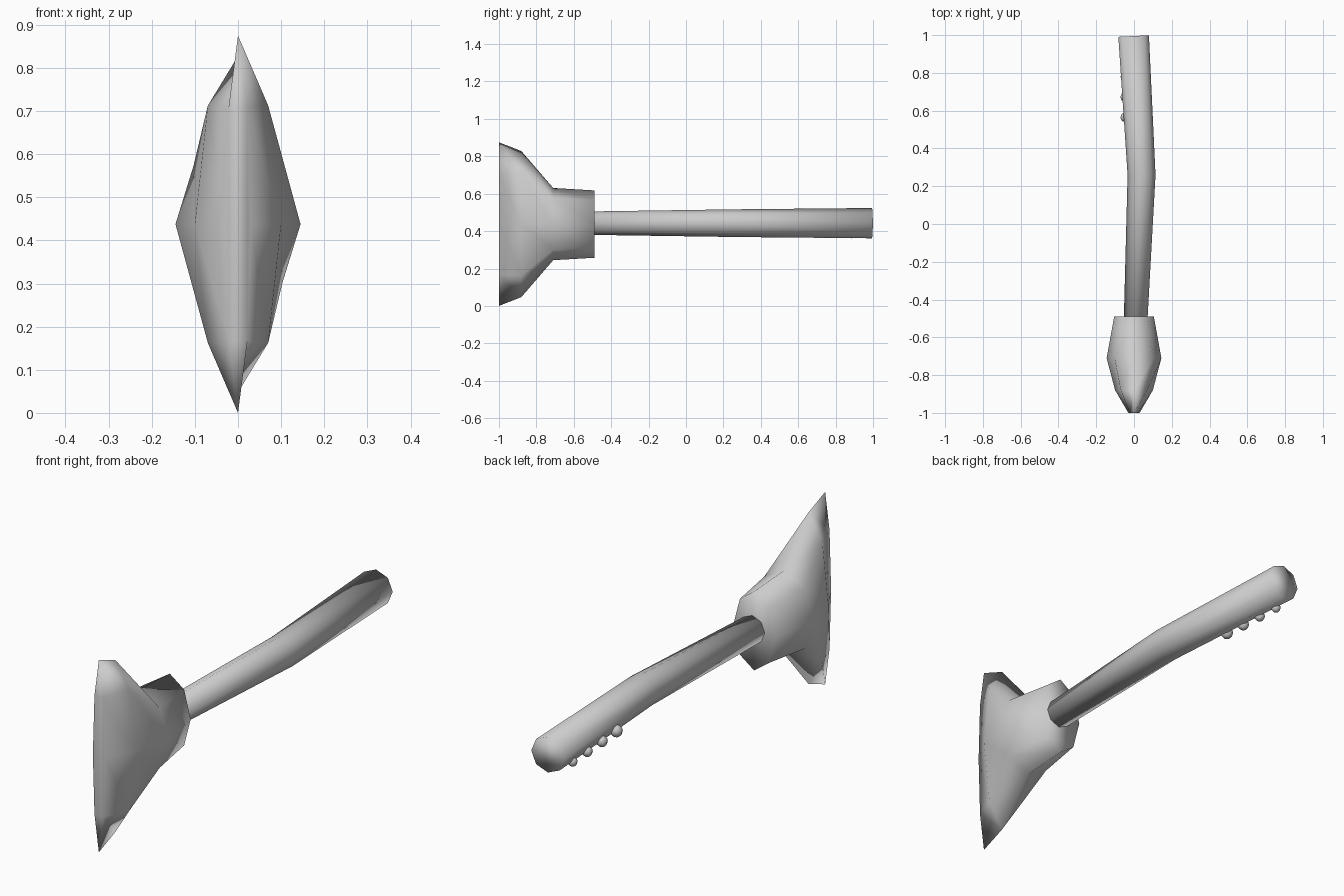
import bpy, bmesh, math
from mathutils import Vector

if "Cube" in bpy.data.objects:
    bpy.data.objects.remove(bpy.data.objects["Cube"])

grey = bpy.data.materials.new("plain grey")
grey.diffuse_color = (0.6, 0.6, 0.6, 1)
grey.use_nodes = True
grey.node_tree.nodes["Principled BSDF"].inputs["Base Color"].default_value = grey.diffuse_color
CZ = 0.4375  # height of the tool's long axis


def finish(name, bm):
    bmesh.ops.recalc_face_normals(bm, faces=bm.faces[:])
    mesh = bpy.data.meshes.new(name)
    bm.to_mesh(mesh)
    bm.free()
    mesh.materials.append(grey)
    for p in mesh.polygons:
        p.use_smooth = True
    obj = bpy.data.objects.new(name, mesh)
    bpy.context.collection.objects.link(obj)
    return obj


def loft(name, rings):
    """Skin equal-sized point rings with triangles turning one way, cap both ends."""
    bm = bmesh.new()
    rows = [[bm.verts.new(p) for p in ring] for ring in rings]
    n = len(rows[0])
    for front, back in zip(rows, rows[1:]):
        for i in range(n):
            j = (i + 1) % n
            bm.faces.new((front[i], front[j], back[i]))
            bm.faces.new((front[j], back[j], back[i]))
    bm.faces.new(rows[0])
    bm.faces.new(rows[-1])
    return finish(name, bm)


def head_ring(y, a, b, c, d):
    """Eight-sided section: a = half height, d = half width, (b, c) = corner."""
    pts = [(d, 0), (b, c), (0, a), (-b, c), (-d, 0), (-b, -c), (0, -a), (b, -c)]
    return [(x, y, CZ + z) for x, z in pts]


# axe head: cutting edge, flare, cheeks, collar
loft("axe_head", [
    head_ring(-1.00, 0.4375, 0.022, 0.27, 0.030),
    head_ring(-0.88, 0.390, 0.070, 0.275, 0.100),
    head_ring(-0.71, 0.193, 0.103, 0.136, 0.145),
    head_ring(-0.49, 0.180, 0.072, 0.127, 0.105),
])


# bent eight-sided handle
def handle_ring(y, cx, r, shear=0.0):
    ring = []
    for k in range(8):
        t = k * math.pi / 4
        x = r * math.cos(t)
        ring.append((cx + x, y + shear * x, CZ + 0.005 + r * math.sin(t)))
    return ring


loft("handle", [
    handle_ring(-0.55, 0.007, 0.062),
    handle_ring(0.26, 0.040, 0.074),
    handle_ring(0.995, -0.002, 0.081, 0.05),
])

# finger grips in a row along the lower side
for i in range(4):
    y = 0.565 + 0.107 * i
    cx = 0.040 - 0.042 * (y - 0.26) / 0.735
    angle = math.radians(213 + 5 * i)
    bm = bmesh.new()
    bmesh.ops.create_uvsphere(bm, u_segments=8, v_segments=6, radius=0.027 - 0.002 * i)
    bmesh.ops.translate(bm, verts=bm.verts[:], vec=Vector(
        (cx + 0.081 * math.cos(angle), y, CZ + 0.005 + 0.081 * math.sin(angle))))
    finish("finger_grip_%d" % (i + 1), bm)
